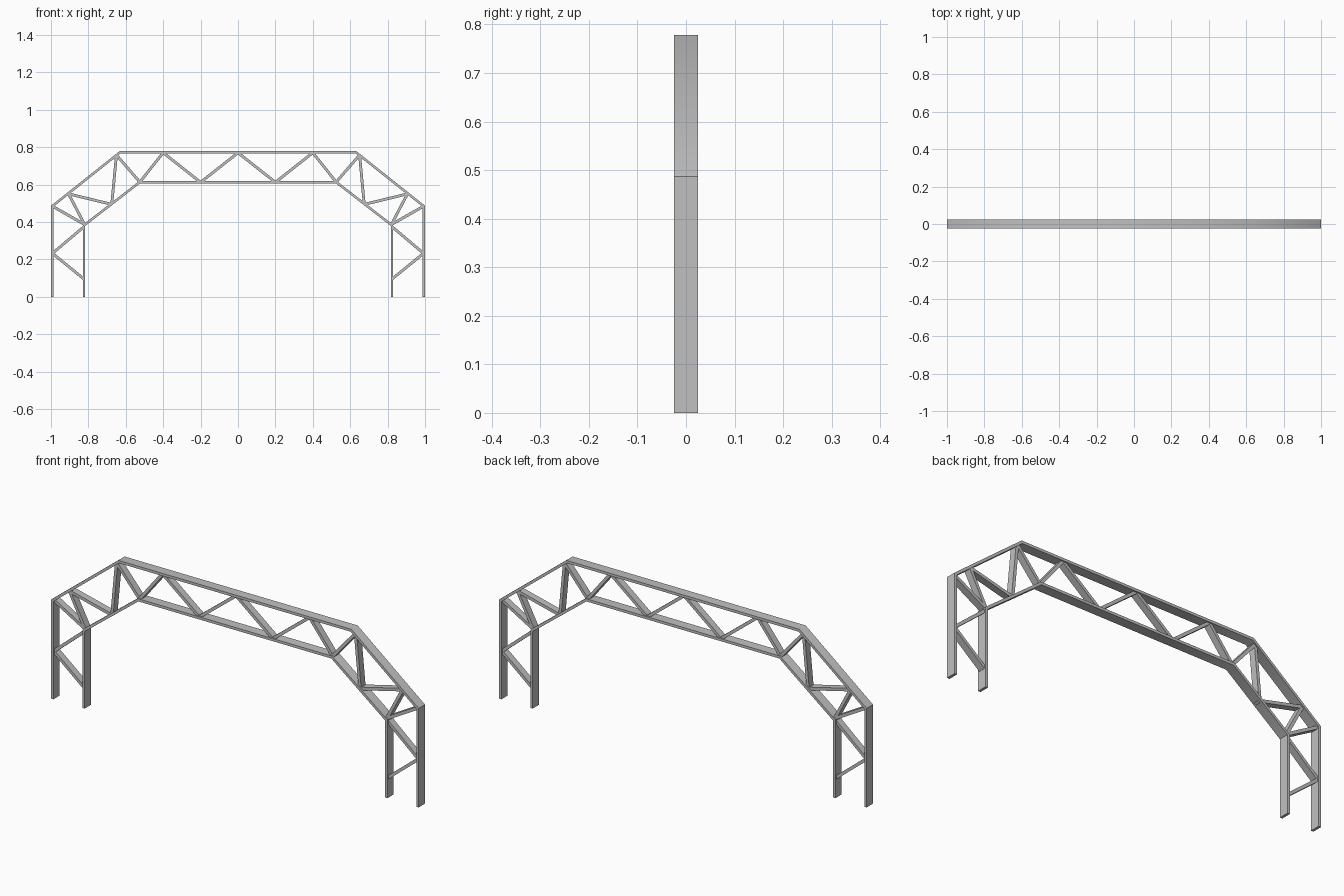
import bpy
import math
from mathutils import Vector

cube = bpy.data.objects.get("Cube")
if cube:
    bpy.data.objects.remove(cube, do_unlink=True)

CHORD_T, CHORD_D = 0.013, 0.049
BRACE_T, BRACE_D = 0.015, 0.034

steel = bpy.data.materials.new("grey_steel")
steel.use_nodes = True
steel.diffuse_color = (0.53, 0.53, 0.53, 1)
steel.node_tree.nodes["Principled BSDF"].inputs["Base Color"].default_value = (0.53, 0.53, 0.53, 1)


def offset_path(path, dist):
    """Shift a polyline to its right-hand side with mitred corners."""
    pts = [Vector(p) for p in path]
    dirs = [(b - a).normalized() for a, b in zip(pts, pts[1:])]
    normals = [Vector((d.y, -d.x)) for d in dirs]
    result = []
    for i, p in enumerate(pts):
        n0, n1 = normals[max(i - 1, 0)], normals[min(i, len(normals) - 1)]
        result.append(p + (n0 + n1) * dist / (1 + n0.dot(n1)))
    return pts, result


def bar(name, path, thick, depth, centred=False):
    """Flat bar following a path in the x-z plane, as one closed mesh."""
    outer, inner = offset_path(path, thick)
    if centred:
        outer = offset_path(path, -thick / 2)[1]
        inner = offset_path(path, thick / 2)[1]
    h = depth / 2
    verts, faces = [], []
    for a, b in zip(outer, inner):
        verts += [(a.x, -h, a.y), (a.x, h, a.y), (b.x, h, b.y), (b.x, -h, b.y)]
    for i in range(len(outer) - 1):
        for k in range(4):
            j = (k + 1) % 4
            faces.append((4 * i + k, 4 * i + j, 4 * i + 4 + j, 4 * i + 4 + k))
    last = len(verts) - 4
    faces += [(3, 2, 1, 0), tuple(range(last, last + 4))]
    mesh = bpy.data.meshes.new(name)
    mesh.from_pydata(verts, [], faces)
    mesh.materials.append(steel)
    obj = bpy.data.objects.new(name, mesh)
    bpy.context.collection.objects.link(obj)
    # Consistent outward normals, soft upper bends and crisp bar edges
    bpy.ops.object.select_all(action='DESELECT')
    obj.select_set(True)
    bpy.context.view_layer.objects.active = obj
    bpy.ops.object.mode_set(mode='EDIT')
    bpy.ops.mesh.select_all(action='SELECT')
    bpy.ops.mesh.normals_make_consistent(inside=False)
    bpy.ops.object.mode_set(mode='OBJECT')
    bpy.ops.object.shade_smooth_by_angle(angle=math.radians(45))
    return obj


def mirrored(half):
    return half + [(-x, z) for x, z in reversed(half)]


# Continuous outer and inner chords, from foot to foot
bar("outer_chord", mirrored([(-1, 0), (-1, 0.487), (-0.634, 0.778)]), CHORD_T, CHORD_D)
bar("inner_chord", mirrored([(-0.83, 0), (-0.83, 0.385), (-0.529, 0.618)]), CHORD_T, CHORD_D)

# Web braces zigzag between the chords on each half
web = [(-0.824, 0.095), (-0.992, 0.232), (-0.824, 0.374)]
shoulder = [(-0.99, 0.483), (-0.82, 0.386), (-0.906, 0.55), (-0.675, 0.494),
            (-0.65, 0.758), (-0.525, 0.613), (-0.4, 0.77), (-0.2, 0.612), (0, 0.77)]
for side, sign in (("right", 1), ("left", -1)):
    for part, nodes in (("leg_brace", web), ("roof_brace", shoulder)):
        for i, (a, b) in enumerate(zip(nodes, nodes[1:]), 1):
            ends = [(sign * a[0], a[1]), (sign * b[0], b[1])]
            bar(f"{side}_{part}_{i}", ends, BRACE_T, BRACE_D, centred=True)
